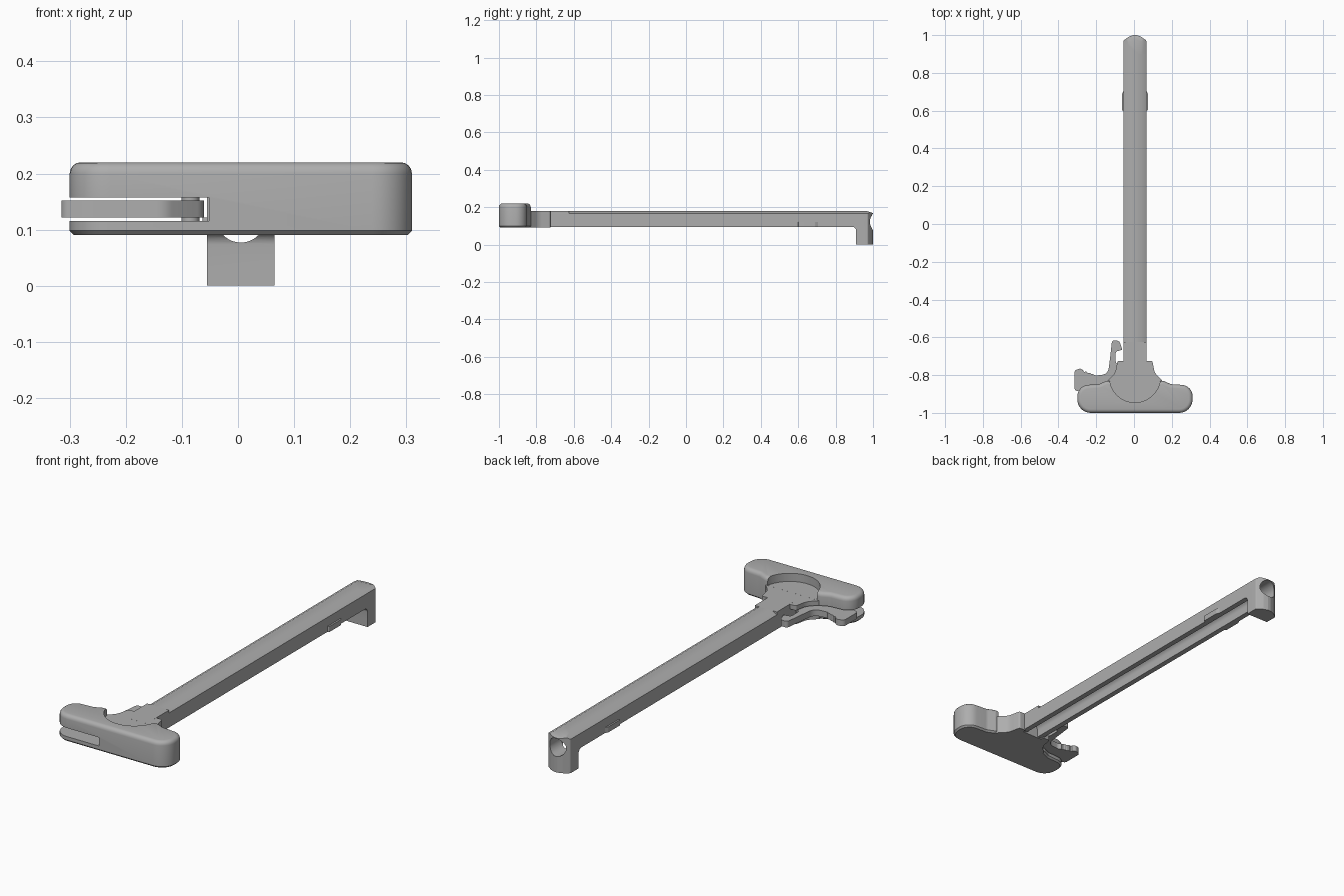
import bpy, bmesh, math
from mathutils import Vector

old = bpy.data.objects.get("Cube")
if old:
    bpy.data.objects.remove(old, do_unlink=True)

CX = 0.005  # centre line of the shaft and grip

grey = bpy.data.materials.new("machined grey")
grey.use_nodes = True
grey.diffuse_color = (0.42, 0.42, 0.42, 1)
grey.node_tree.nodes["Principled BSDF"].inputs["Base Color"].default_value = (0.42, 0.42, 0.42, 1)


def fillet(points, steps=8):
    """Turn (a, b, radius) corners into a polygon with rounded corners."""
    out = []
    n = len(points)
    for i, (a, b, r) in enumerate(points):
        p = Vector((a, b))
        if r <= 0:
            out.append(p)
            continue
        u = Vector(points[i - 1][:2]) - p
        v = Vector(points[(i + 1) % n][:2]) - p
        angle = u.angle(v)
        reach = min(r / math.tan(angle / 2), 0.49 * u.length, 0.49 * v.length)
        r = reach * math.tan(angle / 2)
        u.normalize()
        v.normalize()
        centre = p + (u + v).normalized() * (r / math.sin(angle / 2))
        s, e = p + u * reach - centre, p + v * reach - centre
        sweep = s.angle(e)
        for k in range(steps + 1):
            t = k / steps
            w = (s * math.sin((1 - t) * sweep) + e * math.sin(t * sweep)) / math.sin(sweep)
            out.append(centre + w)
    return out


def mirrored(half):
    """Close a right-hand half outline by reflecting it across the centre line."""
    return [(CX + x, y, r) for x, y, r in half] + [(CX - x, y, r) for x, y, r in reversed(half)]


def prism(name, outline, axis, lo, hi, top=0.0, bottom=0.0):
    """Extrude a 2D outline along an axis, optionally rounding both rims."""
    place = {"x": lambda a, b, c: (c, a, b),
             "y": lambda a, b, c: (a, c, b),
             "z": lambda a, b, c: (a, b, c)}[axis]
    bm = bmesh.new()
    base = bm.faces.new([bm.verts.new(place(p[0], p[1], lo)) for p in outline])
    new = bmesh.ops.extrude_face_region(bm, geom=[base])["geom"]
    bmesh.ops.translate(bm, verts=[g for g in new if isinstance(g, bmesh.types.BMVert)],
                        vec=place(0, 0, hi - lo))
    bmesh.ops.recalc_face_normals(bm, faces=bm.faces)
    for level, width, segs in ((hi, top, 4), (lo, bottom, 1)):
        if width:
            rim = [e for e in bm.edges if all(abs(v.co.z - level) < 1e-5 for v in e.verts)]
            bmesh.ops.bevel(bm, geom=rim, offset=width, segments=segs, profile=0.5, affect='EDGES')
    mesh = bpy.data.meshes.new(name)
    bm.to_mesh(mesh)
    bm.free()
    mesh.materials.append(grey)
    obj = bpy.data.objects.new(name, mesh)
    bpy.context.collection.objects.link(obj)
    return obj


def box(a0, a1, b0, b1):
    return [(a0, b0), (a1, b0), (a1, b1), (a0, b1)]


def circle(a, b, r, n=48):
    return [(a + r * math.cos(math.tau * i / n), b + r * math.sin(math.tau * i / n)) for i in range(n)]


def combine(obj, cutter, operation='DIFFERENCE'):
    bpy.context.view_layer.objects.active = obj
    mod = obj.modifiers.new("cut", 'BOOLEAN')
    mod.operation, mod.solver, mod.object = operation, 'EXACT', cutter
    bpy.ops.object.modifier_apply(modifier=mod.name)
    bpy.data.objects.remove(cutter, do_unlink=True)


# Pull grip with a round recess in its top and a latch slot through its right side
grip = prism("grip", fillet(mirrored([
    (0.305, -1.0, 0.075), (0.305, -0.855, 0.06), (0.19, -0.848, 0.04), (0.15, -0.83, 0.02)])),
    "z", 0.09, 0.22, top=0.02, bottom=0.008)
combine(grip, prism("recess_cutter", circle(CX, -0.81, 0.135, 64), "z", 0.18, 0.3))

# Flared collar between grip and shaft
collar = prism("collar", fillet(mirrored([
    (0.13, -0.90, 0), (0.15, -0.835, 0.02), (0.105, -0.79, 0.07), (0.092, -0.725, 0.01),
    (0.055, -0.725, 0), (0.055, -0.742, 0)])), "z", 0.09, 0.1798)
for part in (grip, collar):
    combine(part, prism("slot_cutter", box(-0.5, -0.052, 0.115, 0.157), "y", -1.1, -0.6))

# Channel-section shaft: a plain neck, then a long run with chamfered top edges
arch = [(0.034 * math.cos(t), 0.125 + 0.034 * math.sin(t))
        for t in [math.pi * i / 16 for i in range(9)]]


def channel(chamfer):
    half = [(x, z, 0) for x, z in reversed(arch[:-1])]
    half += [(0.034, 0.095, 0), (0.060, 0.095, 0)]
    half += [(0.060, 0.166, 0), (0.034, 0.18, 0)] if chamfer else [(0.060, 0.18, 0)]
    return [(p[0], p[1]) for p in mirrored(half)]


prism("neck", channel(False), "y", -0.80, -0.625)
prism("shaft", channel(True), "y", -0.625, 0.90)

# Hooked end: side profile trimmed to a rounded nose, with a bore through it
hook = prism("end_hook", fillet([
    (0.91, 0, 0), (1.0, 0, 0), (1.0, 0.168, 0), (0.965, 0.18, 0),
    (0.865, 0.18, 0), (0.865, 0.095, 0), (0.91, 0.095, 0.035)]), "x", -0.06, 0.07)
nose = fillet(mirrored([(0.060, 0.8, 0), (0.060, 0.972, 0.01), (0.030, 0.993, 0.03), (0.008, 1.0, 0.01)]))
combine(hook, prism("nose_trim", nose, "z", -0.1, 0.3), 'INTERSECT')
combine(hook, prism("top_trim", [(CX - 0.06, -0.1), (CX + 0.06, -0.1), (CX + 0.06, 0.166),
        (CX + 0.034, 0.18), (CX - 0.034, 0.18), (CX - 0.06, 0.166)], "y", 0.7, 1.1), 'INTERSECT')
combine(hook, prism("bore_cutter", circle(CX, 0.121, 0.044), "y", 0.8, 1.1))

# Guide lugs on both sides of the shaft
for side, name in ((1, "left_lug"), (-1, "right_lug")):
    lug = [(0.045, 0.60, 0), (0.068, 0.60, 0.004), (0.068, 0.69, 0.01), (0.058, 0.71, 0), (0.045, 0.71, 0)]
    prism(name, fillet([(CX + side * x, y, r) for x, y, r in lug]), "z", 0.095, 0.122)

# Latch lever with a thumb pad, scalloped finger edge and hooked tip
latch = prism("latch", fillet([
    (-0.315, -0.88, 0.015), (-0.26, -0.895, 0.03), (-0.13, -0.905, 0.04), (-0.060, -0.85, 0.03),
    (-0.062, -0.76, 0.02), (-0.097, -0.735, 0.02), (-0.097, -0.675, 0.012), (-0.075, -0.67, 0.006),
    (-0.062, -0.665, 0.004), (-0.078, -0.618, 0.02), (-0.116, -0.615, 0.015), (-0.128, -0.72, 0.05),
    (-0.138, -0.795, 0.04), (-0.20, -0.802, 0.02), (-0.245, -0.785, 0.02),
    (-0.285, -0.765, 0.015), (-0.315, -0.775, 0.018)], 6), "z", 0.122, 0.152)
for i in range(4):
    combine(latch, prism("groove_cutter", circle(-0.262 + 0.019 * i, -0.776 - 0.006 * i, 0.007, 12), "z", 0.1, 0.2))

# Pin that joins the latch to the collar
prism("latch_pin", circle(-0.085, -0.81, 0.016, 24), "z", 0.10, 0.17)

# Smooth curved faces while keeping edges sharp
bpy.ops.object.select_all(action='DESELECT')
for obj in bpy.context.collection.objects:
    if obj.type == 'MESH' and grey.name in obj.data.materials:
        obj.select_set(True)
        bpy.context.view_layer.objects.active = obj
bpy.ops.object.shade_smooth_by_angle(angle=math.radians(30))
